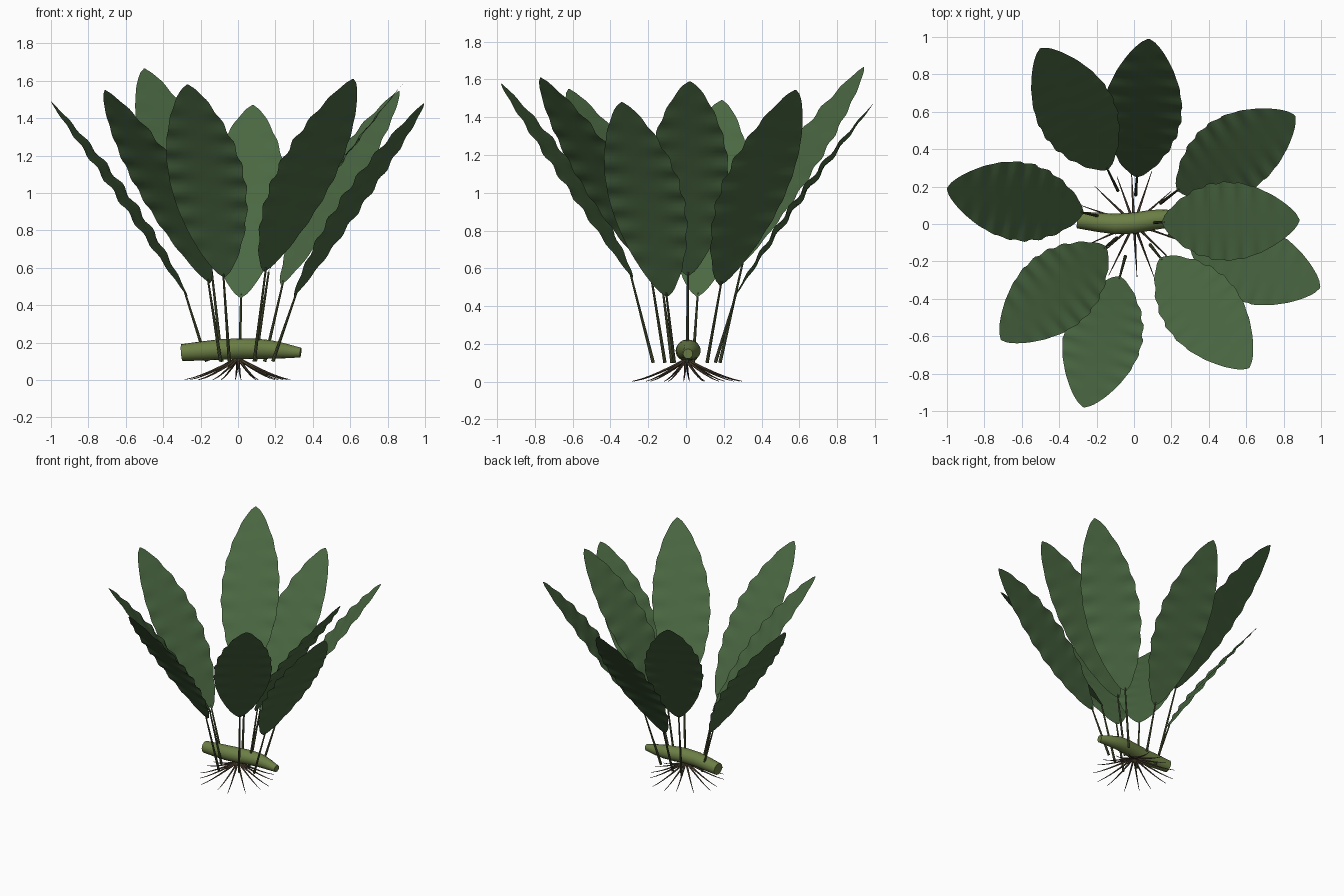
import bpy, math, random
from mathutils import Vector

if "Cube" in bpy.data.objects:
    bpy.data.objects.remove(bpy.data.objects["Cube"])

random.seed(4)


def material(name, rgb):
    m = bpy.data.materials.new(name)
    m.diffuse_color = (*rgb, 1)
    m.use_nodes = True
    m.node_tree.nodes["Principled BSDF"].inputs["Base Color"].default_value = m.diffuse_color
    return m


LEAF = material("leaf_green", (0.07, 0.14, 0.055))
STEM = material("stem_green", (0.08, 0.10, 0.04))
RHIZOME = material("rhizome_green", (0.15, 0.21, 0.06))
ROOT = material("root_brown", (0.10, 0.07, 0.04))


def make_object(name, verts, faces, mat):
    me = bpy.data.meshes.new(name)
    me.from_pydata(verts, [], faces)
    me.materials.append(mat)
    me.shade_smooth()
    ob = bpy.data.objects.new(name, me)
    bpy.context.collection.objects.link(ob)
    return ob


def tube(name, points, radii, sides, mat):
    pts = [Vector(p) for p in points]
    verts, faces = [], []
    n = len(pts)
    for i, p in enumerate(pts):
        d = (pts[min(i + 1, n - 1)] - pts[max(i - 1, 0)]).normalized()
        ref = Vector((0, 0, 1)) if abs(d.z) < 0.8 else Vector((1, 0, 0))
        u = d.cross(ref).normalized()
        v = u.cross(d)
        for k in range(sides):
            a = math.tau * k / sides
            verts.append(p + radii[i] * (math.cos(a) * u + math.sin(a) * v))
    for i in range(n - 1):
        for k in range(sides):
            a, b = i * sides + k, i * sides + (k + 1) % sides
            faces.append((a, b, b + sides, a + sides))
    faces.append(tuple(reversed(range(sides))))
    faces.append(tuple(range((n - 1) * sides, n * sides)))
    ob = make_object(name, verts, faces, mat)
    ob.data.set_sharp_from_angle(angle=math.radians(40))
    return ob


def blade(name, base, tip, rows=48, cols=8):
    base, tip = Vector(base), Vector(tip)
    axis = tip - base
    side = Vector((-axis.y, axis.x, 0)).normalized()
    normal = axis.cross(side).normalized()
    phase = random.uniform(0, 6)
    verts, faces = [], []
    for i in range(rows + 1):
        t = i / rows
        width = 0.004 + 0.205 * max(math.sin(math.pi * t), 0) ** 0.7
        for j in range(cols + 1):
            s = 2 * j / cols - 1
            # rippled margin and a slight arch along the length
            wave = math.sin(t * 55 + phase + (1.5 if s > 0 else 0)) * s * s
            fade = math.sin(math.pi * t)
            off = 0.025 * fade + 0.009 * wave * fade
            verts.append(base + axis * t + side * s * width * (1 + 0.02 * wave)
                         + normal * off)
    w = cols + 1
    for i in range(rows):
        for j in range(cols):
            a = i * w + j
            faces.append((a, a + 1, a + w + 1, a + w))
    return make_object(name, verts, faces, LEAF)


# leaves: blade base and tip
leaves = [
    ((0.015, 0.25, 0.44), (0.08, 0.99, 1.47)),
    ((-0.14, 0.29, 0.62), (-0.50, 0.94, 1.665)),
    ((-0.27, 0.06, 0.45), (-1.0, 0.19, 1.49)),
    ((-0.15, -0.12, 0.52), (-0.71, -0.62, 1.55)),
    ((-0.075, -0.28, 0.55), (-0.27, -0.98, 1.58)),
    ((0.14, -0.18, 0.58), (0.615, -0.77, 1.61)),
    ((0.30, -0.10, 0.45), (0.995, -0.34, 1.48)),
    ((0.15, 0.01, 0.56), (0.885, 0.02, 1.59)),
    ((0.23, 0.18, 0.51), (0.86, 0.58, 1.545)),
]
for n, (base, tip) in enumerate(leaves, 1):
    blade(f"leaf_blade_{n}", base, tip)
    foot = Vector((base[0] * 0.62, base[1] * 0.62, 0.10))
    top = Vector(base).lerp(Vector(tip), 0.02)
    tube(f"leaf_stem_{n}", [foot, foot.lerp(top, 0.5), top],
         [0.009, 0.007, 0.005], 8, STEM)

# creeping rhizome
path = [(-0.30, 0.022, 0.147), (-0.20, 0.01, 0.155), (-0.10, 0.0, 0.163),
        (0.0, 0.005, 0.167), (0.10, 0.022, 0.167), (0.17, 0.028, 0.164),
        (0.25, 0.022, 0.156), (0.335, 0.01, 0.147)]
tube("rhizome", path, [0.045, 0.051, 0.055, 0.056, 0.054, 0.05, 0.04, 0.026],
     16, RHIZOME)

# spreading roots
for n in range(16):
    a = math.tau * (n + random.uniform(-0.2, 0.2)) / 16
    r = random.uniform(0.25, 0.31)
    pts, radii = [], []
    for i in range(7):
        t = i / 6
        pts.append((math.cos(a) * r * t, math.sin(a) * r * t,
                    0.002 + 0.115 * (1 - t) ** 1.3))
        radii.append(0.007 * (1 - t) + 0.0015)
    tube(f"root_{n + 1}", pts, radii, 6, ROOT)
